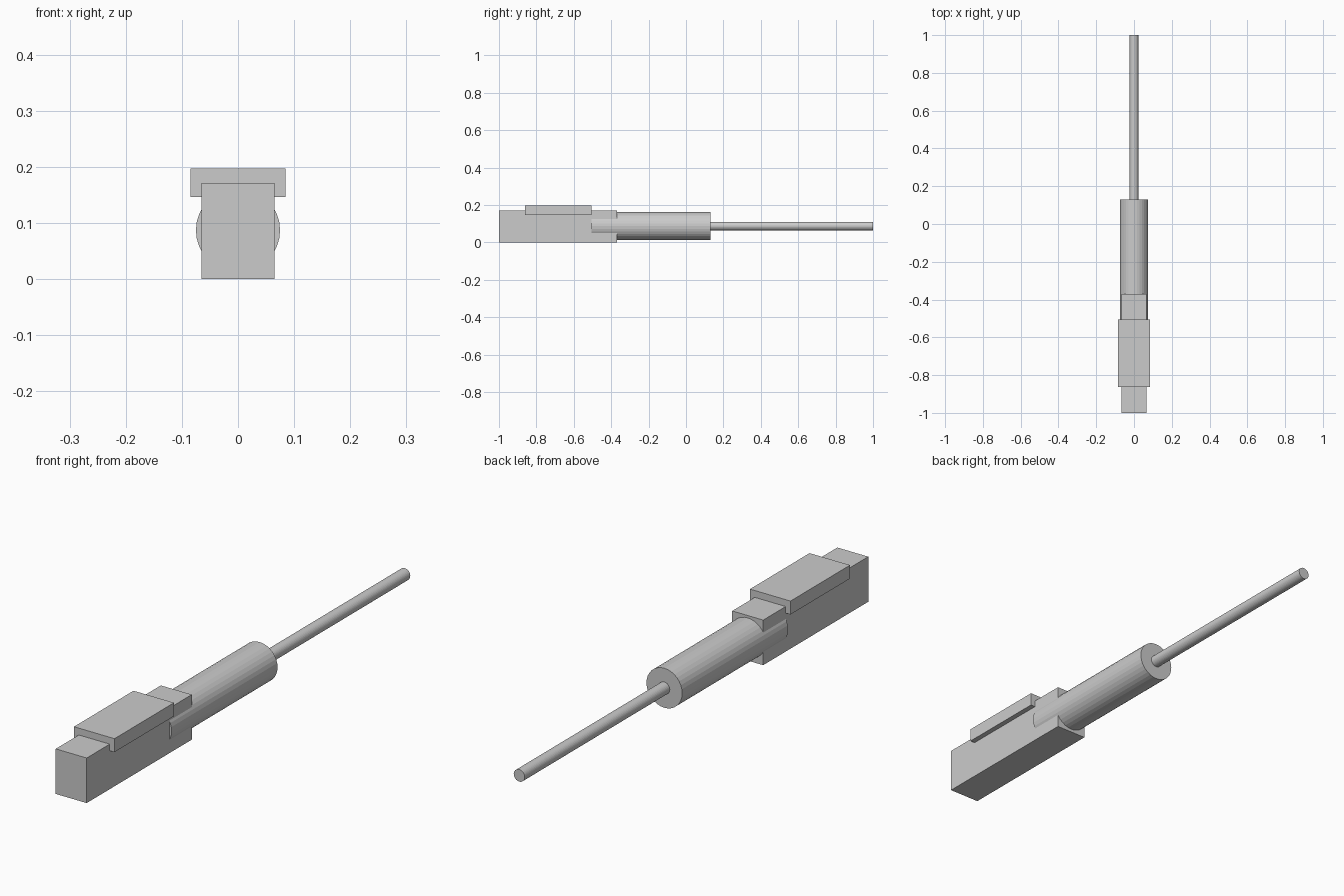
import bpy
import math

if "Cube" in bpy.data.objects:
    bpy.data.objects.remove(bpy.data.objects["Cube"])

AXIS_Z = 0.087  # height of the barrel axis


def box(name, x_half, y0, y1, z0, z1):
    bpy.ops.mesh.primitive_cube_add(size=1, location=(0, (y0 + y1) / 2, (z0 + z1) / 2))
    ob = bpy.context.object
    ob.name = name
    ob.scale = (2 * x_half, y1 - y0, z1 - z0)
    bpy.ops.object.transform_apply(location=False, rotation=False, scale=True)
    return ob


def rod(name, radius, y0, y1, sides=32):
    bpy.ops.mesh.primitive_cylinder_add(
        vertices=sides, radius=radius, depth=y1 - y0,
        location=(0, (y0 + y1) / 2, AXIS_Z), rotation=(math.pi / 2, 0, 0))
    ob = bpy.context.object
    ob.name = name
    return ob


# Rectangular housing and the wider cap plate on top
box("housing", 0.065, -1.0, -0.37, 0.0, 0.171)
box("cap_plate", 0.085, -0.862, -0.505, 0.146, 0.197)

# Round barrel emerging from the housing, with a thin rod at its end
rod("barrel", 0.075, -0.505, 0.13)
rod("thin_rod", 0.023, 0.12, 1.0)
